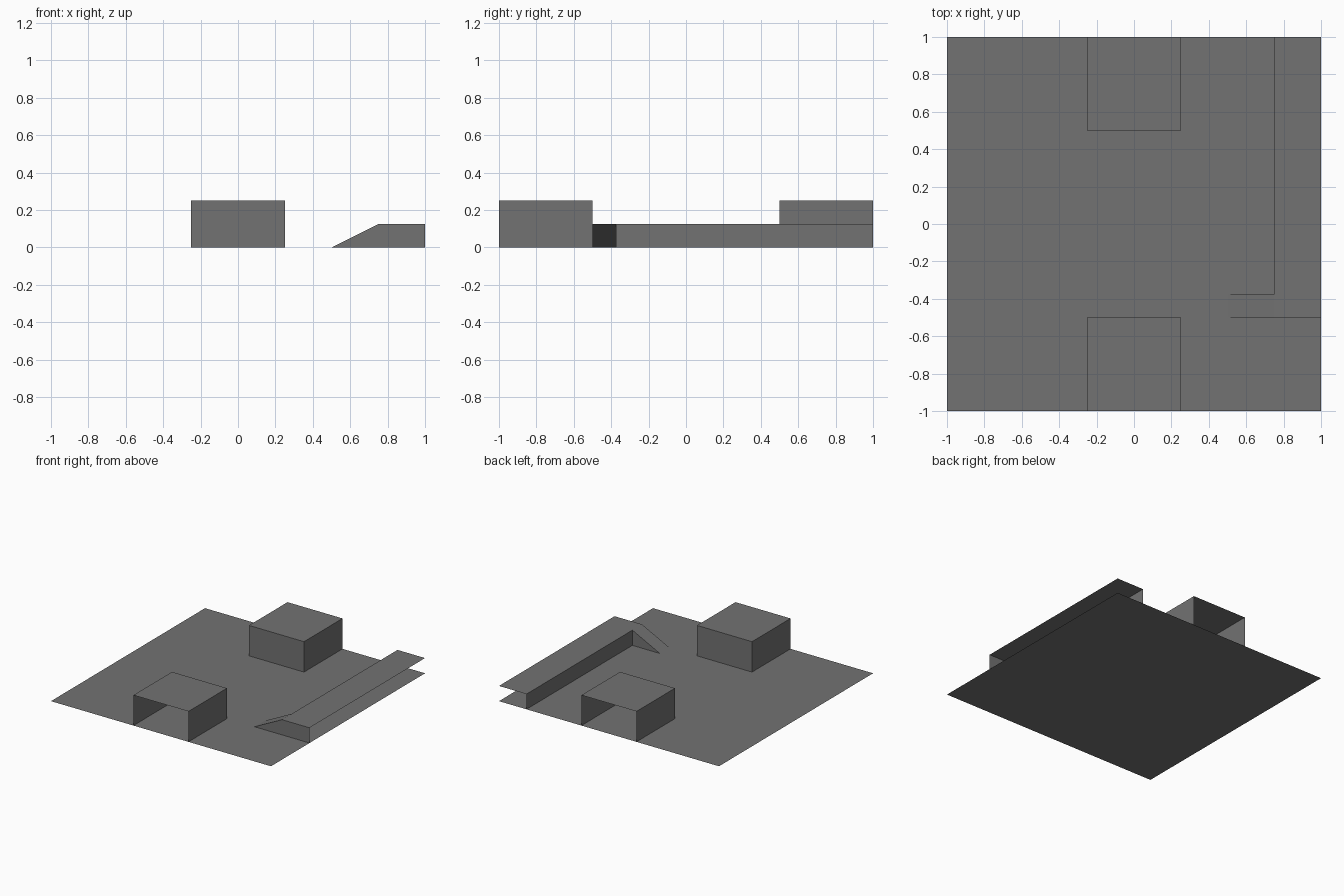
import bpy

if "Cube" in bpy.data.objects:
    bpy.data.objects.remove(bpy.data.objects["Cube"])

grey = bpy.data.materials.new("dark grey")
grey.diffuse_color = (0.17, 0.17, 0.17, 1)
grey.use_nodes = True
grey.node_tree.nodes["Principled BSDF"].inputs["Base Color"].default_value = grey.diffuse_color


def sheet(name, verts, faces):
    """Flat-shaded open surface made of thin faces."""
    mesh = bpy.data.meshes.new(name)
    mesh.from_pydata(verts, [], faces)
    mesh.materials.append(grey)
    obj = bpy.data.objects.new(name, mesh)
    bpy.context.collection.objects.link(obj)
    return obj


# Ground sheet
sheet("floor", [(-1, -1, 0), (1, -1, 0), (1, 1, 0), (-1, 1, 0)], [(0, 1, 2, 3)])

# Two blocks, each open underneath and on the tile's outer edge
W, H = 0.25, 0.25
for name, s in (("front_block", -1), ("back_block", 1)):
    verts = [(x, s * y, z) for z in (0, H)
             for x, y in ((-W, 1), (-W, 0.5), (W, 0.5), (W, 1))]
    faces = [(0, 1, 5, 4), (1, 2, 6, 5), (2, 3, 7, 6), (4, 5, 6, 7)]
    if s < 0:  # keep normals outward on the mirrored block
        faces = [f[::-1] for f in faces]
    sheet(name, verts, faces)

# Raised walkway: top and inner wall, open at the tile's edges
X, Y0, Y1, T = 0.75, -0.5, -0.375, 0.125
sheet("walkway",
      [(X, Y0, T), (1, Y0, T), (1, 1, T), (X, 1, T),
       (X, Y1, T), (X, Y1, 0), (X, 1, 0)],
      [(0, 1, 2, 3, 4), (4, 3, 6, 5)])

# Ramp up to the walkway, with its inner side
sheet("ramp",
      [(0.5, Y0, 0), (X, Y0, T), (X, Y1, T), (0.5, Y1, 0), (X, Y1, 0)],
      [(0, 1, 2, 3), (3, 2, 4)])

# Wall closing the front of the ramp and walkway
sheet("walkway_front_wall",
      [(0.5, Y0, 0), (1, Y0, 0), (1, Y0, T), (X, Y0, T)],
      [(0, 1, 2, 3)])
